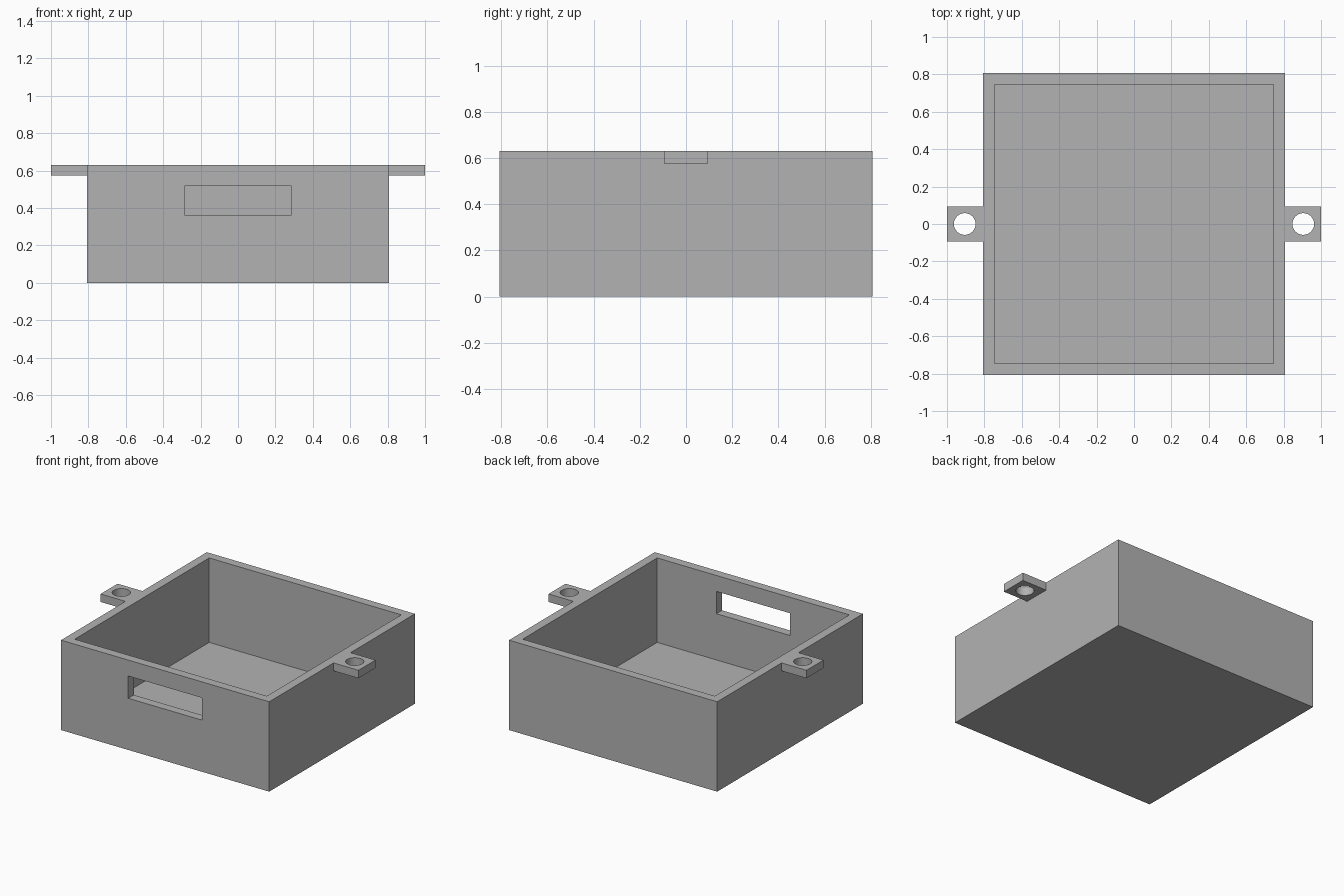
import bpy

if "Cube" in bpy.data.objects:
    bpy.data.objects.remove(bpy.data.objects["Cube"], do_unlink=True)

HALF, INNER, HEIGHT, FLOOR = 0.807, 0.745, 0.63, 0.038
TAB_Z, TAB_Y, HOLE_X = 0.574, 0.094, 0.905

grey = bpy.data.materials.new("plain grey")
grey.use_nodes = True
colour = (0.45, 0.45, 0.45, 1)
grey.diffuse_color = colour
grey.node_tree.nodes["Principled BSDF"].inputs["Base Color"].default_value = colour


def box(name, low, high):
    """Box between two opposite corners."""
    centre = [(a + b) / 2 for a, b in zip(low, high)]
    bpy.ops.mesh.primitive_cube_add(size=1, location=centre)
    obj = bpy.context.object
    obj.name = name
    obj.scale = [b - a for a, b in zip(low, high)]
    bpy.ops.object.transform_apply(location=True, rotation=False, scale=True)
    obj.data.materials.append(grey)
    return obj


def combine(target, other, operation):
    """Apply a boolean, then remove the helper."""
    mod = target.modifiers.new(operation.lower(), "BOOLEAN")
    mod.operation, mod.object, mod.solver = operation, other, "EXACT"
    bpy.context.view_layer.objects.active = target
    bpy.ops.object.modifier_apply(modifier=mod.name)
    bpy.data.objects.remove(other, do_unlink=True)


# Open tray with a raised floor
case = box("open_case", (-HALF, -HALF, 0), (HALF, HALF, HEIGHT))
cavity = box("cavity_cutter", (-INNER, -INNER, FLOOR), (INNER, INNER, HEIGHT + 0.2))
combine(case, cavity, "DIFFERENCE")

# Slot through the front wall only
slot = box("slot_cutter", (-0.286, -1, 0.362), (0.286, -0.6, 0.518))
combine(case, slot, "DIFFERENCE")

# Mounting tabs with screw holes, fused to both side walls
for side in (-1, 1):
    xs = sorted((side * (HALF - 0.03), side))
    tab = box("mounting_tab", (xs[0], -TAB_Y, TAB_Z), (xs[1], TAB_Y, HEIGHT))
    bpy.ops.mesh.primitive_cylinder_add(vertices=48, radius=0.058, depth=0.4,
                                        location=(side * HOLE_X, 0, 0.6))
    combine(tab, bpy.context.object, "DIFFERENCE")
    combine(case, tab, "UNION")

# Keep the box edges crisp and the hole walls smooth
bpy.ops.object.select_all(action="DESELECT")
case.select_set(True)
bpy.context.view_layer.objects.active = case
bpy.ops.object.shade_smooth_by_angle(angle=0.5)
